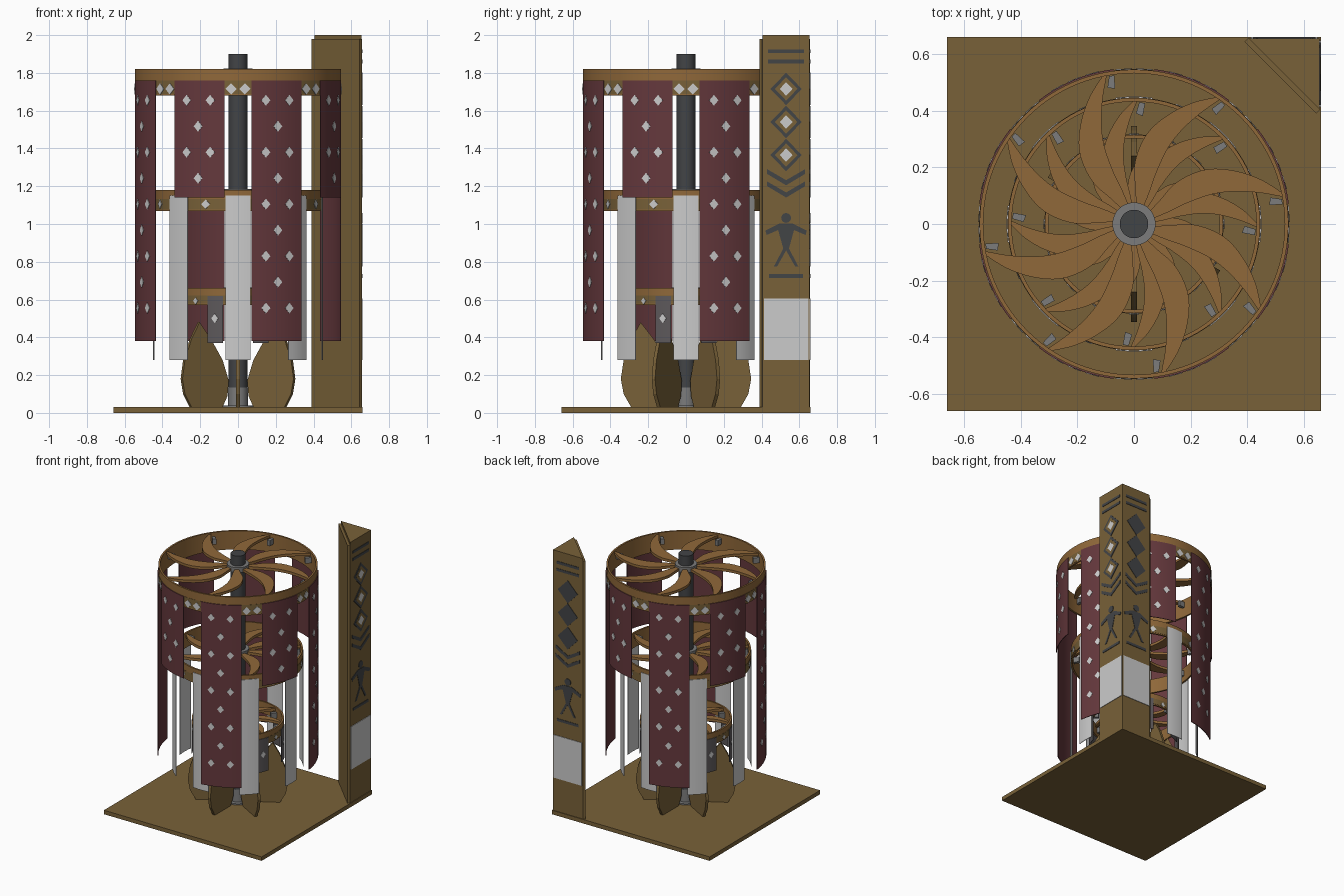
import bpy, bmesh
from math import sin, cos, pi, radians
from mathutils import Vector

if "Cube" in bpy.data.objects:
    bpy.data.objects.remove(bpy.data.objects["Cube"])


def material(name, rgb):
    m = bpy.data.materials.new(name)
    m.diffuse_color = (*rgb, 1)
    m.use_nodes = True
    m.node_tree.nodes["Principled BSDF"].inputs["Base Color"].default_value = m.diffuse_color
    return m


WOOD = material("olive_wood", (0.19, 0.12, 0.04))
RIM = material("orange_wood", (0.28, 0.14, 0.042))
RED = material("red_cloth", (0.13, 0.04, 0.046))
DARK = material("dark_metal", (0.055, 0.058, 0.062))
GREY = material("grey_metal", (0.2, 0.2, 0.2))
SLATE = material("slate_cloth", (0.11, 0.1, 0.105))
PALE = material("pale_cloth", (0.55, 0.55, 0.55))


def polar(a, r, z):
    """Azimuth a in degrees, 0 = front, 90 = right."""
    return Vector((r * sin(radians(a)), -r * cos(radians(a)), z))


def finish(bm, name, mat, smooth=False):
    bmesh.ops.recalc_face_normals(bm, faces=bm.faces)
    me = bpy.data.meshes.new(name)
    bm.to_mesh(me)
    bm.free()
    ob = bpy.data.objects.new(name, me)
    bpy.context.collection.objects.link(ob)
    me.materials.append(mat)
    if smooth:
        bpy.ops.object.select_all(action='DESELECT')
        ob.select_set(True)
        bpy.context.view_layer.objects.active = ob
        bpy.ops.object.shade_smooth_by_angle(angle=radians(30))
    return ob


def prism(bm, pts, t0, t1, place):
    """Extrude a 2D outline from t0 to t1; place maps (u, v, t) to space."""
    a = [bm.verts.new(place(u, v, t0)) for u, v in pts]
    b = [bm.verts.new(place(u, v, t1)) for u, v in pts]
    n = len(pts)
    bm.faces.new(a)
    bm.faces.new(b)
    for i in range(n):
        bm.faces.new((a[i], a[(i + 1) % n], b[(i + 1) % n], b[i]))


def flat(u, v, t):
    return Vector((u, v, t))


def arc(bm, r0, r1, a0, a1, z0, z1):
    """Curved slab; a full ring when it spans 360 degrees."""
    full = abs(a1 - a0 - 360) < 1e-6
    n = 96 if full else max(3, round((a1 - a0) / 3.75))
    rows = []
    for i in range(n if full else n + 1):
        a = a0 + (a1 - a0) * i / n
        rows.append([bm.verts.new(polar(a, r, z))
                     for r, z in ((r0, z0), (r1, z0), (r1, z1), (r0, z1))])
    for i in range(n):
        p, q = rows[i], rows[(i + 1) % len(rows)]
        for k in range(4):
            bm.faces.new((p[k], p[(k + 1) % 4], q[(k + 1) % 4], q[k]))
    if not full:
        bm.faces.new(rows[0])
        bm.faces.new(rows[-1])


def diamond(u, v, w, h):
    return [(u - w, v), (u, v - h), (u + w, v), (u, v + h)]


def cloth_diamond(bm, a, r, z, w=0.025, h=0.029):
    side = polar(a + 90, 1, 0)
    prism(bm, diamond(0, z, w, h), r - 0.002, r + 0.002,
          lambda u, v, t: polar(a, t, v) + side * u)


def cylinder(name, r, z0, z1, mat, n=48):
    bm = bmesh.new()
    prism(bm, [(r * cos(2 * pi * i / n), r * sin(2 * pi * i / n)) for i in range(n)],
          z0, z1, flat)
    return finish(bm, name, mat, True)


def catmull(p, steps=6):
    p = [Vector(q) for q in p]
    p = [2 * p[0] - p[1]] + p + [2 * p[-1] - p[-2]]
    out = []
    for i in range(1, len(p) - 2):
        a, b, c, d = p[i - 1:i + 3]
        for s in range(steps):
            t = s / steps
            out.append(0.5 * (2 * b + (c - a) * t + (2 * a - 5 * b + 4 * c - d) * t * t
                              + (3 * b - a - 3 * c + d) * t ** 3))
    return out + [p[-2]]


# Base plate and central pole
bm = bmesh.new()
prism(bm, [(-0.66, -0.66), (0.66, -0.66), (0.66, 0.66), (-0.66, 0.66)], 0, 0.03, flat)
finish(bm, "base_plate", WOOD)
cylinder("pole", 0.05, 0.13, 1.9, DARK)
cylinder("pole_collar", 0.052, 0.03, 0.135, GREY)
cylinder("pole_foot", 0.08, 0.03, 0.04, GREY)

# Wheels: rim, curved spokes, hub and tip brackets
# blade path: radius, angle ahead of tip, half width
BLADE = [(0.06, 15, 0.012), (0.13, 20, 0.027), (0.21, 22, 0.042), (0.3, 18.5, 0.045),
         (0.38, 12.5, 0.037), (0.46, 6, 0.024), (0.535, 0, 0.006)]


def wheel(label, R, z0, z1, tip):
    bm = bmesh.new()
    arc(bm, R - 0.018, R - 0.005, 0, 360, z0, z1)
    finish(bm, label + "_rim", RIM, True)
    bm = bmesh.new()
    arc(bm, R - 0.006, R - 0.0035, 0, 360, z0 + 0.008, z0 + (z1 - z0) * 0.57)
    finish(bm, label + "_rim_band", WOOD, True)
    cylinder(label + "_hub", 0.076, z1 - 0.035, z1 + 0.004, GREY)
    spokes, clips = bmesh.new(), bmesh.new()
    s = R / 0.55
    for k in range(8):
        base = tip + 45 * k
        path = catmull([(*polar(base + da + 90, r * s, 0).xy, w * s) for r, da, w in BLADE])
        left, right = [], []
        for i, p in enumerate(path):
            d = (path[min(i + 1, len(path) - 1)] - path[max(i - 1, 0)]).xy.normalized()
            n = Vector((-d.y, d.x)) * p.z
            left.append(p.xy + n)
            right.append(p.xy - n)
        prism(spokes, left + right[::-1], z1 - 0.03, z1 - 0.01, flat)
        c = [polar(base + 90 + da, r, 0).xy for da, r in
             ((-1.5, R - 0.02), (-3.5 / s, R - 0.022), (-3 / s, R - 0.068), (0, R - 0.06))]
        prism(clips, c, z1 - 0.07, z1 - 0.028, flat)
    finish(spokes, label + "_spokes", RIM, True)
    finish(clips, label + "_brackets", GREY)


wheel("top_wheel", 0.55, 1.68, 1.82, 11)
wheel("middle_wheel", 0.45, 1.07, 1.18, -1)
wheel("lower_wheel", 0.32, 0.57, 0.66, 22)

# Hanging cloth strips and their diamonds
red, pale, slate, gems = (bmesh.new() for _ in range(4))
for k in range(8):
    a = 22.5 + 45 * k
    long = k % 2 == 0
    arc(red, 0.546, 0.551, a - 15, a + 15, 0.38 if long else 1.14, 1.76)
    for i in range(9 if long else 4):
        for da in ((-7, 7) if i % 2 == 0 else (0,)):
            cloth_diamond(gems, a + da, 0.551, 1.655 - 0.1375 * i)
    arc(pale, 0.446, 0.45, a - 31, a - 14, 0.28, 1.15)
    arc(slate, 0.316, 0.32, a - 8, a + 8, 0.37, 0.62)
    cloth_diamond(gems, a, 0.32, 0.5, 0.02, 0.025)
    for da in (-3.8, 3.8):
        cloth_diamond(gems, a - 22.5 + da, 0.547, 1.715, 0.03, 0.03)
    cloth_diamond(gems, a, 0.447, 1.105, 0.025, 0.025)
    cloth_diamond(gems, a + 22.5, 0.317, 0.593, 0.018, 0.018)
finish(red, "red_strips", RED, True)
finish(pale, "pale_strips", PALE, True)
finish(slate, "short_strips", SLATE, True)
finish(gems, "strip_diamonds", PALE)

# Upright leaf fins around the pole foot
leaf = [(0.1, 0.03), (0.29, 0.03), (0.33, 0.1), (0.345, 0.18), (0.33, 0.28),
        (0.29, 0.39), (0.24, 0.48), (0.17, 0.39), (0.1, 0.28), (0.062, 0.17), (0.07, 0.09)]
bm = bmesh.new()
for k in range(6):
    side = polar(60 * k + 90, 1, 0)
    prism(bm, leaf, -0.01, 0.01, lambda u, v, t: polar(60 * k, u, v) + side * t)
finish(bm, "leaf_fins", WOOD)

# Corner pillar: triangular post with a diagonal inner board
bm = bmesh.new()
prism(bm, [(0.405, 0.655), (0.655, 0.405), (0.655, 0.655)], 0.03, 2.0, flat)
finish(bm, "pillar", WOOD)
bm = bmesh.new()
prism(bm, [(0.39, 0.643), (0.403, 0.656), (0.656, 0.403), (0.643, 0.39)], 0.03, 1.98, flat)
finish(bm, "pillar_board", WOOD)


# Pillar ornaments on both outer faces
def decorate(label, place, ringed):
    c = 0.53
    dark, wood, light = (bmesh.new() for _ in range(3))

    def box(z0, z1, w):
        return [(c - w, z0), (c + w, z0), (c + w, z1), (c - w, z1)]

    for z, w in ((1.915, 0.095), (1.86, 0.095), (0.725, 0.09)):
        prism(dark, box(z - 0.01, z + 0.01, w), -0.002, 0.003, place)
    for z in (1.715, 1.54, 1.365):
        prism(dark, diamond(c, z, 0.083, 0.086), -0.002, 0.003, place)
        if ringed:
            prism(wood, diamond(c, z, 0.06, 0.062), -0.002, 0.004, place)
            prism(light, diamond(c, z, 0.034, 0.036), -0.002, 0.005, place)
    for z in (1.205, 1.14):
        prism(dark, [(c, z), (c + 0.1, z + 0.06), (c + 0.1, z + 0.085), (c, z + 0.027),
                     (c - 0.1, z + 0.085), (c - 0.1, z + 0.06)], -0.002, 0.003, place)
    # standing figure: head, body with arms, legs
    prism(dark, [(c + 0.026 * cos(pi * i / 8), 1.032 + 0.026 * sin(pi * i / 8))
                 for i in range(16)], -0.002, 0.003, place)
    half = [(0.035, 1.002), (0.11, 0.965), (0.103, 0.942), (0.042, 0.968), (0.015, 0.87),
            (0.065, 0.775), (0.048, 0.775)]
    body = [(c + u, v) for u, v in half] + [(c, 0.86)] + [(c - u, v) for u, v in half[::-1]]
    prism(dark, body, -0.002, 0.003, place)
    prism(light, box(0.28, 0.605, 0.118), -0.002, 0.004, place)
    finish(dark, label + "_dark_ornaments", DARK)
    finish(light, label + "_pale_ornaments", PALE)
    if ringed:
        finish(wood, label + "_diamond_rings", WOOD)
    else:
        wood.free()


decorate("right_face", lambda u, v, t: Vector((0.655 + t, u, v)), True)
decorate("back_face", lambda u, v, t: Vector((u, 0.655 + t, v)), False)
